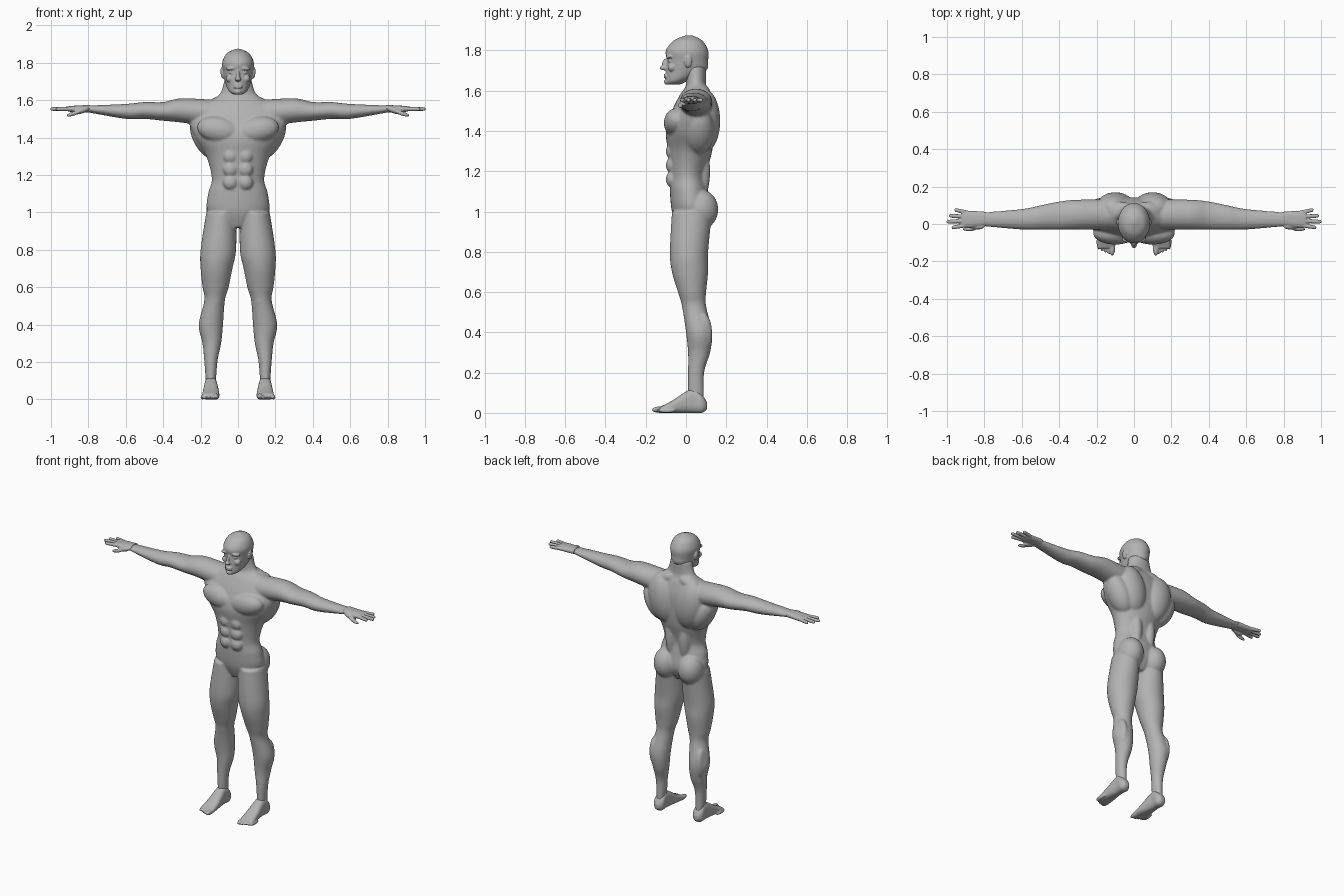
import bpy
import bmesh
from math import cos, sin, tau, copysign
from mathutils import Matrix, Vector

X, Y, Z = range(3)

default_cube = bpy.data.objects.get("Cube")
if default_cube:
    bpy.data.objects.remove(default_cube, do_unlink=True)

# Single matte grey for the whole figure
skin = bpy.data.materials.new("matte grey")
skin.use_nodes = True
grey = (.45, .45, .45, 1)
skin.diffuse_color = grey
shader = skin.node_tree.nodes["Principled BSDF"]
shader.inputs["Base Color"].default_value = grey
shader.inputs["Roughness"].default_value = .7


def spline(before, start, end, after, t):
    """Value between start and end on a smooth curve through all four."""
    leave, arrive = (end - before) / 2, (after - start) / 2
    ease = t * t * (3 - 2 * t)
    bend = t * (1 - t) * (leave * (1 - t) - arrive * t)
    return start + (end - start) * ease + bend


def loft(bm, axis, rows, power=2.0, sides=32, steps=5):
    """Closed skin through rows of (position, low, high, low, high)."""
    path = []
    last = len(rows) - 1
    for i in range(last):
        near = (rows[max(i - 1, 0)], rows[i], rows[i + 1], rows[min(i + 2, last)])
        for step in range(steps):
            path.append([spline(*values, step / steps) for values in zip(*near)])
    path.append(rows[last])
    rings = []
    for position, low_a, high_a, low_b, high_b in path:
        ring = []
        for side in range(sides):
            angle = tau * side / sides
            across, along = [copysign(abs(wave) ** (2 / power), wave)
                             for wave in (cos(angle), sin(angle))]
            point = Vector()
            point[axis] = position
            point[(axis + 1) % 3] = (low_a + high_a + across * (high_a - low_a)) / 2
            point[(axis + 2) % 3] = (low_b + high_b + along * (high_b - low_b)) / 2
            ring.append(bm.verts.new(point))
        rings.append(ring)
    for lower, upper in zip(rings, rings[1:]):
        for side in range(sides):
            bm.faces.new((lower[side - 1], lower[side], upper[side], upper[side - 1]))
    bm.faces.new(rings[0])
    bm.faces.new(rings[-1])


def centred(rows):
    """Turn (height, half width, front, back) into loft rows."""
    return [(height, -half, half, front, back) for height, half, front, back in rows]


def bulge(bm, centre, radii, tilt=0.0):
    """Ellipsoid swelling, tilted in the front plane."""
    place = (Matrix.Translation(centre) @ Matrix.Rotation(tilt, 4, 'Y')
             @ Matrix.Diagonal((*radii, 1)))
    bmesh.ops.create_uvsphere(bm, u_segments=32, v_segments=20, radius=1, matrix=place)


def finish(bm, name, voxel, smoothing):
    """Mirror the half model, fuse its pieces and smooth the skin."""
    bmesh.ops.recalc_face_normals(bm, faces=bm.faces)
    mesh = bpy.data.meshes.new(name)
    bm.to_mesh(mesh)
    bm.free()
    mesh.materials.append(skin)
    obj = bpy.data.objects.new(name, mesh)
    bpy.context.collection.objects.link(obj)
    mirror = obj.modifiers.new("both sides", 'MIRROR')
    mirror.use_mirror_merge = False
    fuse = obj.modifiers.new("fuse", 'REMESH')
    fuse.mode = 'VOXEL'
    fuse.voxel_size = voxel
    fuse.use_smooth_shade = True
    relax = obj.modifiers.new("relax", 'SMOOTH')
    relax.factor = .5
    relax.iterations = smoothing


# Torso and neck
body = bmesh.new()
loft(body, Z, centred([
    (.92, .05, -.04, .08), (1, .16, -.07, .12), (1.1, .16, -.08, .11),
    (1.18, .14, -.08, .1), (1.3, .17, -.09, .13), (1.4, .23, -.1, .14),
    (1.5, .26, -.07, .14), (1.58, .19, -.03, .12), (1.63, .1, 0, .1),
    (1.72, .07, -.01, .1)]))

# Arms, from inside the shoulder to the wrist
loft(body, X, [
    (.1, -.03, .13, 1.45, 1.6), (.3, -.03, .13, 1.48, 1.61),
    (.4, -.03, .12, 1.49, 1.59), (.5, -.03, .1, 1.5, 1.59),
    (.6, -.03, .08, 1.5, 1.58), (.83, -.01, .06, 1.54, 1.57)])

# Legs, from the ankle to the hip
loft(body, Z, [
    (.06, .12, .17, .01, .09), (.2, .11, .18, .01, .09), (.3, .09, .19, .01, .12),
    (.4, .08, .21, 0, .13), (.53, .07, .18, -.02, .1), (.6, .05, .19, -.04, .1),
    (.7, .03, .2, -.07, .11), (.8, .01, .2, -.08, .11), (1, .01, .17, -.07, .13)])

# Pectoral, back, flank, neck slope and buttock
bulge(body, centre=(.1, -.05, 1.44), radii=(.12, .06, .07), tilt=-.2)
bulge(body, centre=(.1, .09, 1.45), radii=(.1, .08, .16), tilt=.2)
bulge(body, centre=(.17, .06, 1.4), radii=(.07, .08, .13), tilt=.5)
bulge(body, centre=(.08, .07, 1.59), radii=(.09, .05, .04), tilt=.3)
bulge(body, centre=(.09, .07, 1.01), radii=(.08, .09, .1))

# Abdomen, lower back, calf and kneecap
for row in range(3):
    bulge(body, centre=(.04, -.07, 1.16 + .07 * row), radii=(.04, .03, .04))
bulge(body, centre=(.05, .07, 1.2), radii=(.04, .05, .15))
bulge(body, centre=(.17, .08, .4), radii=(.03, .05, .1))
bulge(body, centre=(.12, .01, .53), radii=(.03, .03, .04))
finish(body, "body", voxel=.0065, smoothing=6)

# Skull and jaw
head = bmesh.new()
loft(head, Z, centred([
    (1.63, .02, -.1, -.03), (1.65, .05, -.1, .01), (1.7, .07, -.1, .1),
    (1.75, .08, -.095, .11), (1.8, .085, -.1, .11), (1.85, .06, -.06, .08),
    (1.875, .01, 0, .03)]))

# Nose, brow, eye, cheek, mouth, chin and ear
bulge(head, centre=(0, -.1, 1.73), radii=(.01, .02, .03))
bulge(head, centre=(0, -.11, 1.713), radii=(.016, .02, .012))
bulge(head, centre=(.035, -.08, 1.77), radii=(.03, .02, .01), tilt=.1)
bulge(head, centre=(.035, -.077, 1.748), radii=(.015, .014, .009))
bulge(head, centre=(.045, -.07, 1.715), radii=(.02, .02, .02))
for height in (1.668, 1.679):
    bulge(head, centre=(0, -.1, height), radii=(.024, .011, .006))
bulge(head, centre=(0, -.09, 1.645), radii=(.02, .02, .015))
bulge(head, centre=(.085, .01, 1.745), radii=(.008, .02, .03), tilt=.1)
finish(head, "head", voxel=.004, smoothing=3)

# Palms
hands = bmesh.new()
loft(hands, X, [
    (.79, -.01, .065, 1.535, 1.575), (.88, -.02, .07, 1.535, 1.57),
    (.92, -.01, .065, 1.545, 1.565)], power=2.4)

# Fingers fan out from the knuckles, each with its own reach
for finger, reach in enumerate((.975, 1.003, .99, .96)):
    knuckle, fan = .022 * finger - .005, .01 * (finger - 1.5)
    rows = []
    for along, taper in ((0, 1), (.8, .9), (.95, .7), (1, .2)):
        middle, radius = knuckle + fan * along, .0115 * taper
        rows.append((.89 + along * (reach - .89), middle - radius, middle + radius,
                     1.553 - radius, 1.553 + radius))
    loft(hands, X, rows, sides=16)

# Thumb root and tip
bulge(hands, centre=(.84, -.01, 1.545), radii=(.045, .02, .017), tilt=.3)
bulge(hands, centre=(.88, -.027, 1.528), radii=(.038, .011, .011), tilt=.3)
finish(hands, "hands", voxel=.0032, smoothing=2)

# Feet, from the heel to the ball
feet = bmesh.new()
loft(feet, Y, [
    (.105, .02, .05, .13, .16), (.08, 0, .09, .11, .18), (.03, 0, .12, .11, .18),
    (-.07, 0, .06, .1, .19), (-.13, 0, .03, .1, .195)], power=2.6)

# Toes, shrinking outward from the big toe
for toe in range(5):
    size = .011 if toe else .016
    bulge(feet, centre=(.117 + .018 * toe, -.128 + .008 * toe, size),
          radii=(size, .042, size))
finish(feet, "feet", voxel=.0045, smoothing=2)
